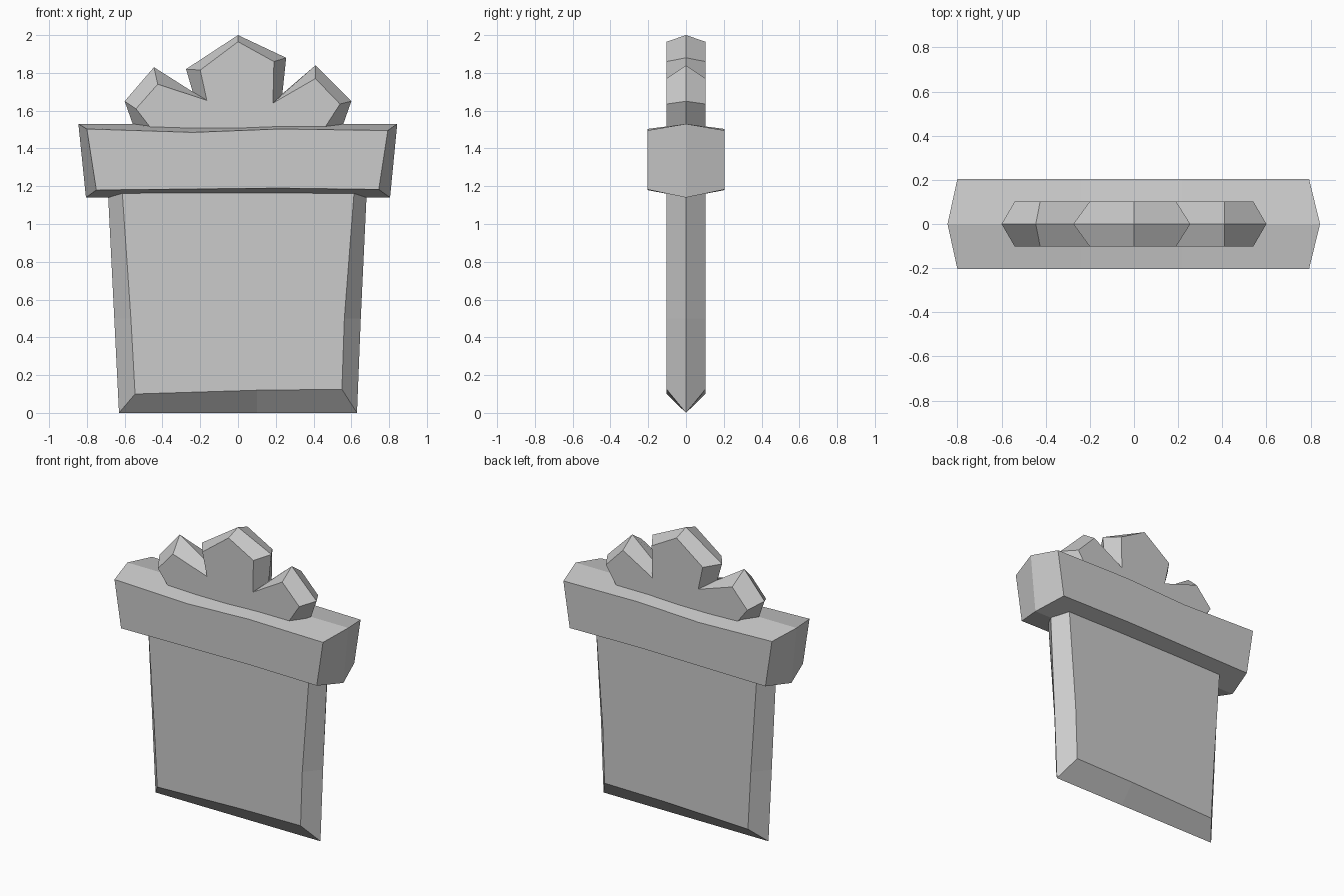
import bpy, bmesh


def chamfered_slab(name, depth, pairs):
    """Each pair is (x, z on centre plane, x, z on front face); mirrored to the back."""
    bm = bmesh.new()
    mid = [bm.verts.new((x, 0, z)) for x, z, _, _ in pairs]
    front = [bm.verts.new((x, -depth, z)) for _, _, x, z in pairs]
    n = len(pairs)
    bm.faces.new(front)
    for i in range(n):
        j = (i + 1) % n
        bm.faces.new((mid[i], mid[j], front[j], front[i]))
    # Back half: mirror across y and weld the centre outline
    half = bm.verts[:] + bm.edges[:] + bm.faces[:]
    bmesh.ops.mirror(bm, geom=half, axis='Y', merge_dist=0.0005)
    bmesh.ops.remove_doubles(bm, verts=bm.verts[:], dist=0.0005)
    bmesh.ops.recalc_face_normals(bm, faces=bm.faces[:])
    mesh = bpy.data.meshes.new(name)
    bm.to_mesh(mesh)
    bm.free()
    obj = bpy.data.objects.new(name, mesh)
    bpy.context.collection.objects.link(obj)
    return obj


# Tapered pot body, its top tucked just inside the rim
chamfered_slab("pot_body", 0.103, [
    (-0.63, 0, -0.545, 0.10),
    (0.10, 0, 0.10, 0.12),
    (0.63, 0, 0.55, 0.125),
    (0.65, 0.5, 0.563, 0.5),
    (0.683, 1.2, 0.617, 1.2),
    (-0.69, 1.2, -0.615, 1.2),
    (-0.655, 0.5, -0.567, 0.5),
])

# Thick overhanging rim
chamfered_slab("pot_rim", 0.205, [
    (-0.805, 1.14, -0.75, 1.18),
    (0.22, 1.14, 0.22, 1.19),
    (0.805, 1.14, 0.745, 1.183),
    (0.843, 1.53, 0.793, 1.495),
    (0.22, 1.53, 0.22, 1.503),
    (-0.24, 1.53, -0.24, 1.485),
    (-0.845, 1.53, -0.80, 1.503),
])

# Three-lobed plant, its base sunk into the rim
chamfered_slab("plant_leaves", 0.103, [
    (-0.54, 1.48, -0.44, 1.48),
    (0.54, 1.48, 0.44, 1.48),
    (0.60, 1.65, 0.54, 1.635),
    (0.41, 1.84, 0.41, 1.77),
    (0.235, 1.69, 0.185, 1.64),
    (0.255, 1.88, 0.19, 1.86),
    (0, 2.0, 0, 1.965),
    (-0.275, 1.82, -0.20, 1.815),
    (-0.24, 1.70, -0.165, 1.655),
    (-0.445, 1.83, -0.425, 1.74),
    (-0.60, 1.65, -0.54, 1.61),
])
